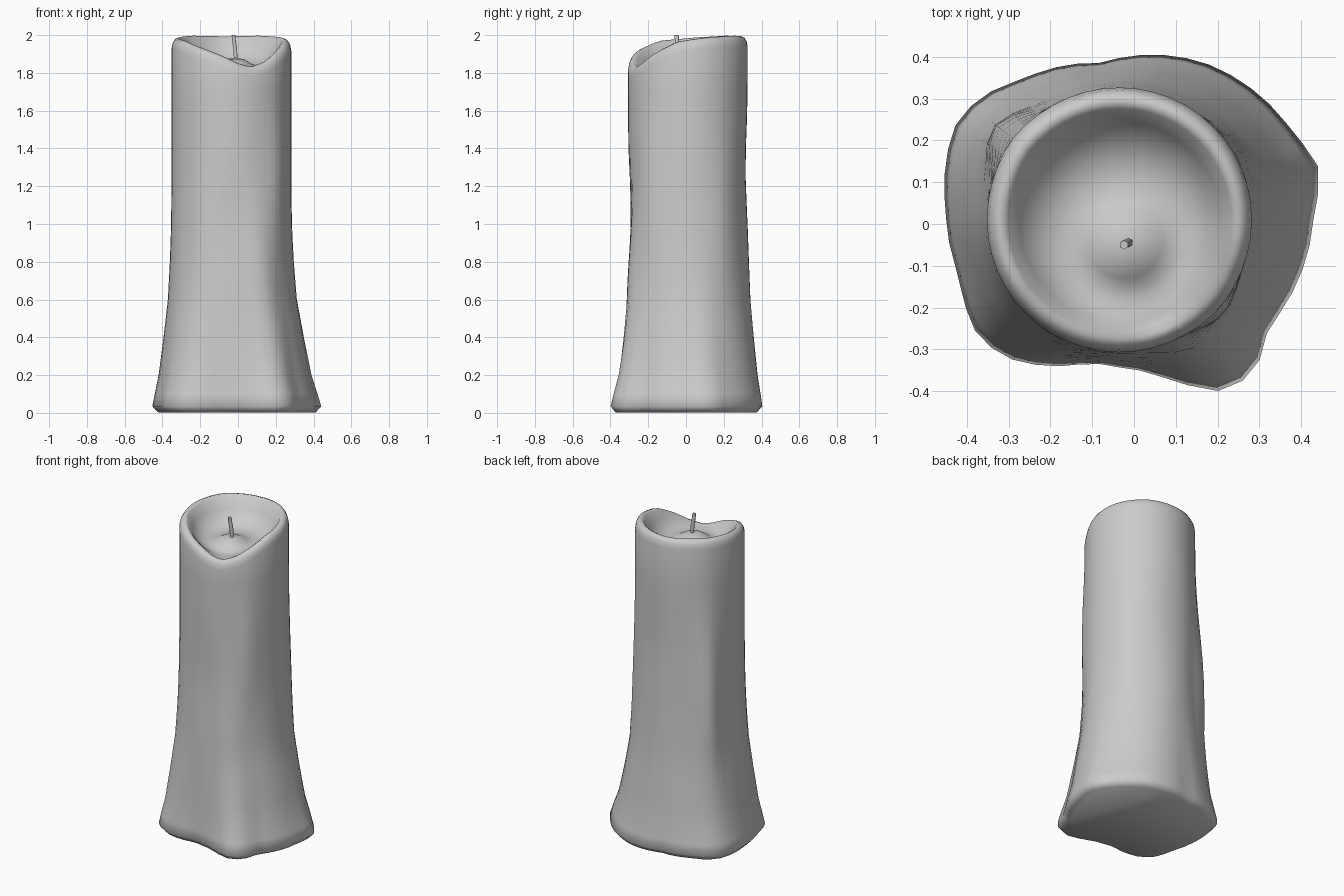
import bpy, bmesh, math

if "Cube" in bpy.data.objects:
    bpy.data.objects.remove(bpy.data.objects["Cube"])

CX, CY = -0.035, 0.01          # axis of the upper shaft
N = 48

def interp(table, x):
    """Linear lookup in a sorted list of pairs."""
    for (a, va), (b, vb) in zip(table, table[1:]):
        if a <= x <= b:
            return va + (vb - va) * (x - a) / (b - a)
    return table[0][1] if x < table[0][0] else table[-1][1]

def periodic(table):
    t = sorted(table)
    return [(a - 360, v) for a, v in t] + t + [(a + 360, v) for a, v in t]

# Spread foot outline, seen from above
foot_xy = [(-.45, .03), (-.43, .23), (-.37, .30), (-.27, .345), (-.08, .385),
           (.06, .405), (.17, .385), (.38, .22), (.445, .13), (.43, .02),
           (.32, -.25), (.295, -.34), (.23, -.40), (.16, -.395), (.09, -.37),
           (0, -.345), (-.10, -.33), (-.29, -.325), (-.37, -.275), (-.42, -.12)]
foot = periodic([(math.degrees(math.atan2(y - CY, x - CX)), math.hypot(x - CX, y - CY))
                 for x, y in foot_xy])

# Rim height around the candle, with the melted notch at the front
rim = periodic([(-149, 1.97), (-122, 1.93), (-102, 1.895), (-80, 1.845), (-69, 1.832),
                (-54, 1.855), (-35, 1.91), (-12, 1.965), (20, 1.988), (60, 1.997),
                (95, 1.993), (135, 1.997), (170, 1.988)])

# How much of the foot outline remains at each height
flare = [(0, 1), (.04, 1), (.2, .68), (.4, .43), (.6, .2), (.8, .09), (1.0, .02), (1.2, 0)]

def wax_runs(a, z):
    """Soft vertical ridges and dents: angle, width, height, spread, amount."""
    total = 0
    for a0, wa, z0, wz, amp in [(143, 13, .95, .5, .05), (-42, 12, 1.25, .35, .02),
                                (-88, 16, 1.05, .25, -.018), (-62, 11, .75, .3, .015),
                                (88, 25, 1.3, .25, -.012), (35, 14, 1.0, .4, .012)]:
        d = (a - a0 + 180) % 360 - 180
        total += amp * math.exp(-(d / wa) ** 2 - ((z - z0) / wz) ** 2)
    return total

def shaft_radius(a, z):
    f = interp(flare, z)
    return f * interp(foot, a) + (1 - f) * 0.317 + wax_runs(a, z)

# Candle body: lofted rings up the outside, over the rim and down into the bowl
bm = bmesh.new()
rings = []
angles = [-180 + 360 * i / N for i in range(N)]

def add_ring(point):
    rings.append([bm.verts.new(point(a)) for a in angles])

def polar(a, r, z, shift=0.0):
    t = math.radians(a)
    return (CX + .015 * shift + r * math.cos(t), CY - .055 * shift + r * math.sin(t), z)

add_ring(lambda a: polar(a, shaft_radius(a, 0) - .03, .003))
for z in (.035, .1, .2, .3, .4, .5, .6, .7, .8, .95, 1.1, 1.25, 1.4, 1.55, 1.7):
    add_ring(lambda a: polar(a, shaft_radius(a, z), z))
for inset, drop in ((0, .055), (.006, .025), (.018, .006), (.034, 0), (.05, .01)):
    add_ring(lambda a: polar(a, shaft_radius(a, 1.75) - inset, interp(rim, a) - drop))
# radius, share of the rim height left, level of the pool floor, shift to the wick
for r, share, level, s in ((.24, .6, 1.83, .1), (.21, .33, 1.825, .25), (.17, .14, 1.825, .45),
                           (.125, .04, 1.832, .7), (.09, 0, 1.85, .9), (.05, 0, 1.873, 1)):
    add_ring(lambda a: polar(a, r, level + share * (interp(rim, a) - .01 - level), s))
for lo, hi in zip(rings, rings[1:]):
    for i in range(N):
        j = (i + 1) % N
        bm.faces.new((lo[i], lo[j], hi[j], hi[i]))
bm.faces.new(rings[0][::-1])
tip = bm.verts.new(polar(0, 0, 1.88, 1))
for i in range(N):
    bm.faces.new((rings[-1][i], rings[-1][(i + 1) % N], tip))
mesh = bpy.data.meshes.new("candle_body")
bm.to_mesh(mesh)
bm.free()
body = bpy.data.objects.new("candle_body", mesh)
bpy.context.collection.objects.link(body)
bpy.context.view_layer.objects.active = body
body.select_set(True)
bpy.ops.object.shade_smooth_by_angle(angle=math.radians(60))

# Wick: a thin bent cord
curve = bpy.data.curves.new("wick", 'CURVE')
curve.dimensions = '3D'
curve.bevel_depth = .011
curve.bevel_resolution = 1
curve.use_fill_caps = True
line = curve.splines.new('POLY')
path = [(-.012, -.045, 1.86), (-.014, -.045, 1.92), (-.02, -.047, 1.96), (-.024, -.05, 2.0)]
line.points.add(len(path) - 1)
for p, co in zip(line.points, path):
    p.co = (*co, 1)
wick = bpy.data.objects.new("wick", curve)
bpy.context.collection.objects.link(wick)
